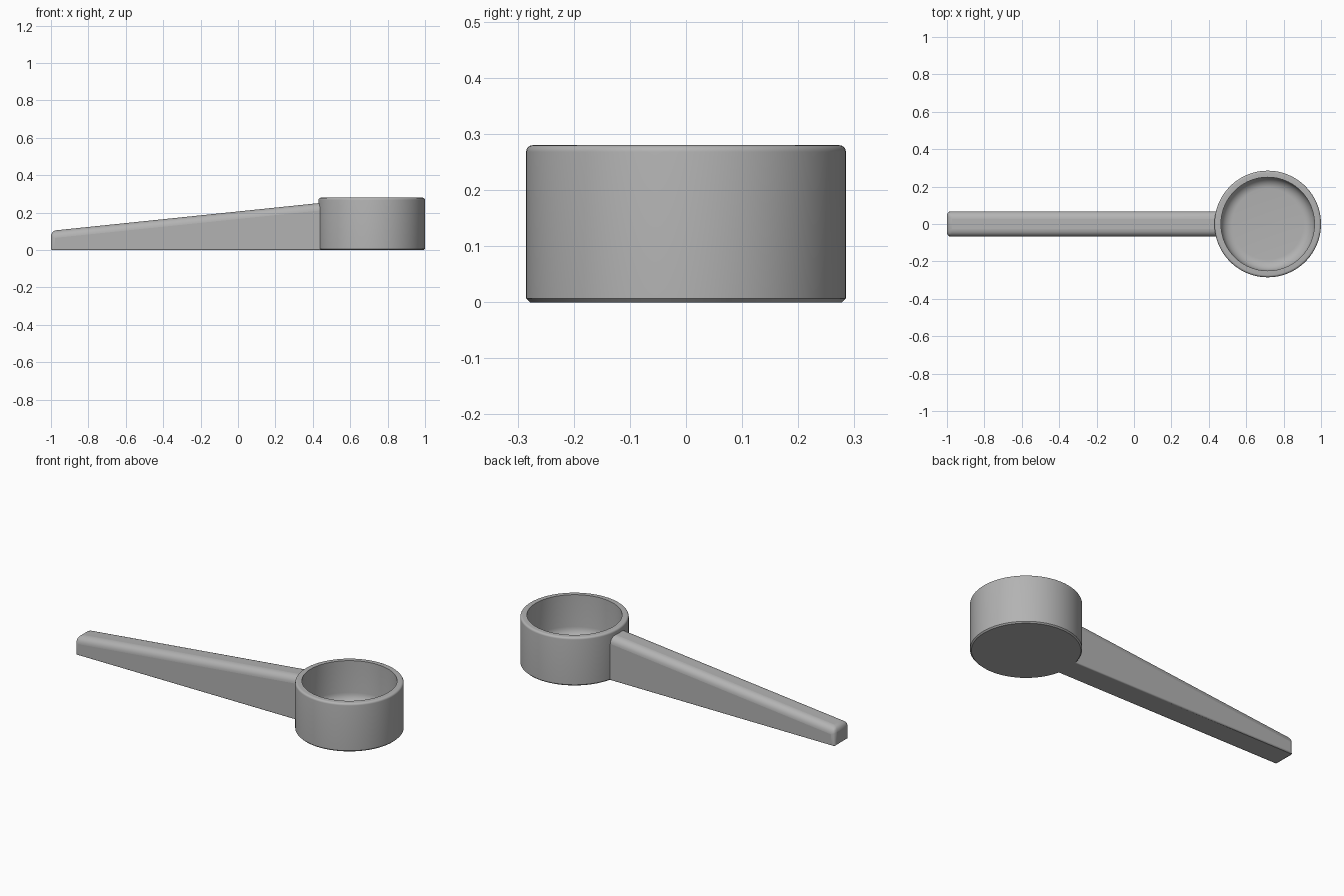
import bpy, bmesh, math

if "Cube" in bpy.data.objects:
    bpy.data.objects.remove(bpy.data.objects["Cube"])

grey = bpy.data.materials.new("grey plastic")
grey.diffuse_color = (0.45, 0.45, 0.45, 1)
grey.use_nodes = True
grey.node_tree.nodes["Principled BSDF"].inputs["Base Color"].default_value = grey.diffuse_color


def finish(name, bm):
    """Turn a bmesh into a smooth-shaded object."""
    bmesh.ops.recalc_face_normals(bm, faces=bm.faces)
    mesh = bpy.data.meshes.new(name)
    bm.to_mesh(mesh)
    bm.free()
    mesh.materials.append(grey)
    obj = bpy.data.objects.new(name, mesh)
    bpy.context.collection.objects.link(obj)
    return obj


def smooth(obj):
    bpy.ops.object.select_all(action='DESELECT')
    obj.select_set(True)
    bpy.context.view_layer.objects.active = obj
    bpy.ops.object.shade_smooth_by_angle(angle=math.radians(30))


def arc(cx, cz, r, start, end, n):
    """Points of a fillet, angles in degrees."""
    angles = [math.radians(start + (end - start) * i / n) for i in range(n + 1)]
    return [(cx + r * math.cos(a), cz + r * math.sin(a)) for a in angles]


# Cup: wall and floor profile spun around its axis
CUP_X, R_OUT, R_IN, H, FLOOR = 0.715, 0.285, 0.25, 0.28, 0.035
profile = [(0, 0), (R_OUT - 0.007, 0), (R_OUT, 0.007)]
profile += arc(R_OUT - 0.012, H - 0.012, 0.012, 0, 90, 5)      # rounded outer rim
profile += [(R_IN, H)]
profile += arc(R_IN - 0.06, FLOOR + 0.06, 0.06, 0, -90, 8)     # inner floor fillet
profile += [(0, FLOOR)]
bm = bmesh.new()
verts = [bm.verts.new((r, 0, z)) for r, z in profile]
edges = [bm.edges.new(pair) for pair in zip(verts, verts[1:])]
bmesh.ops.spin(bm, geom=verts + edges, cent=(0, 0, 0), axis=(0, 0, 1),
               angle=math.tau, steps=96)
bmesh.ops.remove_doubles(bm, verts=bm.verts, dist=1e-5)
cup = finish("cup", bm)
cup.location.x = CUP_X
smooth(cup)

# Handle: tapered wedge whose inner end is buried in the cup wall
X0, X1, HALF = -1.0, 0.45, 0.068
bm = bmesh.new()
side = [(X0, 0), (X1, 0), (X1, 0.253), (X0, 0.103)]
face = bm.faces.new([bm.verts.new((x, -HALF, z)) for x, z in side])
ext = bmesh.ops.extrude_face_region(bm, geom=[face])
bmesh.ops.translate(bm, vec=(0, 2 * HALF, 0),
                    verts=[v for v in ext["geom"] if isinstance(v, bmesh.types.BMVert)])
weight = bm.edges.layers.float.new("bevel_weight_edge")
for e in bm.edges:
    a, b = (v.co for v in e.verts)
    if a.x > 0 and b.x > 0:
        continue                                # hidden joint end
    if a.z < 0.01 and b.z < 0.01:
        e[weight] = 0.17                        # small bottom chamfer
    elif a.z > 0.05 and b.z > 0.05:
        e[weight] = 1.0 if abs(a.x - b.x) > 0.1 else 0.7   # round top
    else:
        e[weight] = 0.55                        # upright end corners
handle = finish("handle", bm)
bevel = handle.modifiers.new("rounding", 'BEVEL')
bevel.limit_method = 'WEIGHT'
bevel.width = 0.04
bevel.segments = 6
smooth(handle)
